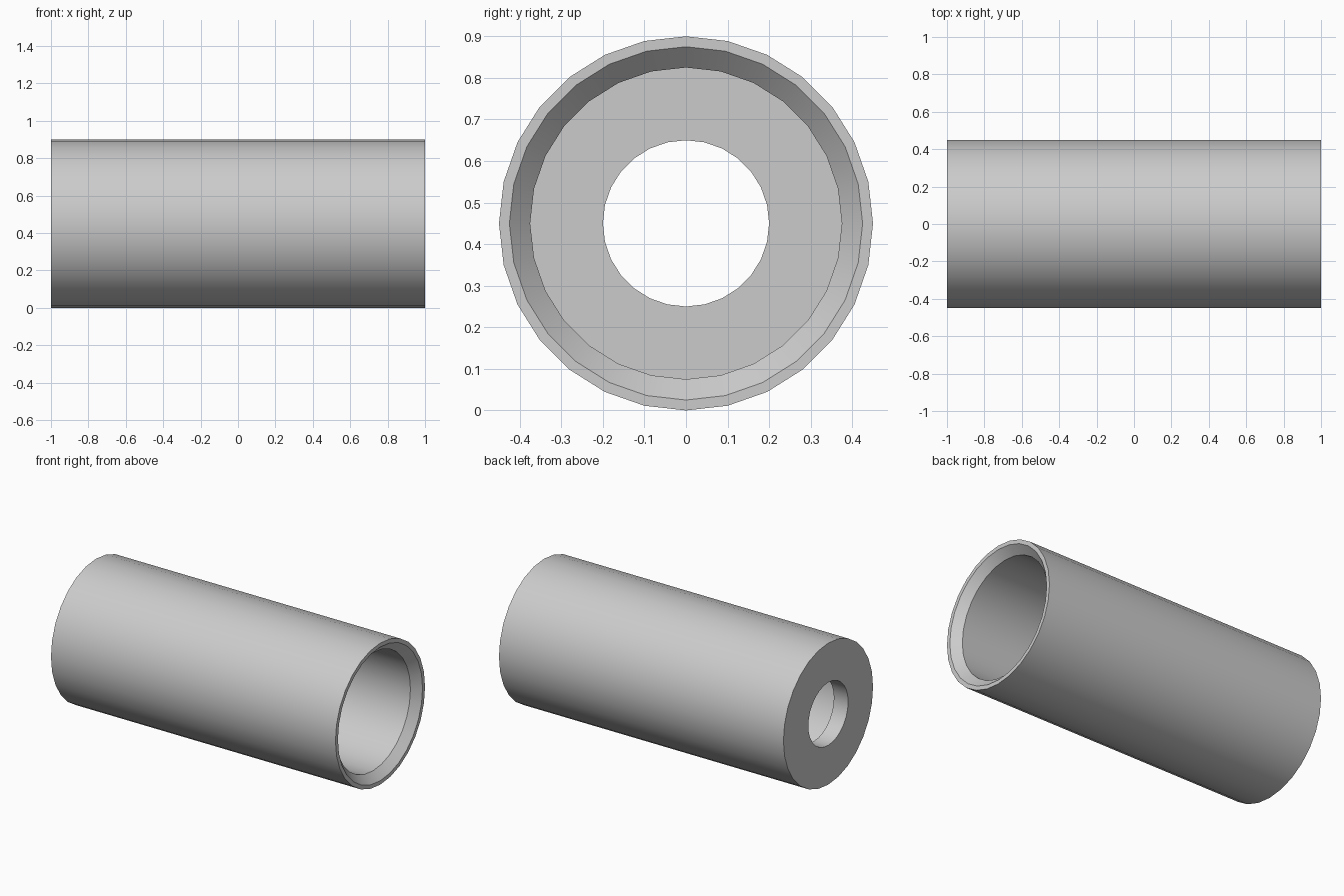
import bpy, bmesh, math
from mathutils import Matrix, Vector

cube = bpy.data.objects.get("Cube")
if cube:
    bpy.data.objects.remove(cube, do_unlink=True)

SIDES = 28
RADIUS = 0.45

# Plain grey material
grey = bpy.data.materials.new("light grey")
grey.use_nodes = True
colour = (0.6, 0.6, 0.6, 1)
grey.diffuse_color = colour
grey.node_tree.nodes["Principled BSDF"].inputs["Base Color"].default_value = colour

# Closed wall section as (x, radius): holed end wall, wide bore, chamfered mouth
section = [(-1, 0.2), (-1, RADIUS), (1, RADIUS), (1, 0.425),
           (0.95, 0.375), (-0.9, 0.375), (-0.9, 0.2)]

# Revolve the section about the x axis
bm = bmesh.new()
rings = []
for x, r in section:
    rings.append([bm.verts.new(Matrix.Rotation(math.tau * i / SIDES, 3, 'X') @ Vector((x, 0, r)))
                  for i in range(SIDES)])
for a, b in zip(rings, rings[1:] + rings[:1]):
    for i in range(SIDES):
        j = (i + 1) % SIDES
        bm.faces.new((a[i], a[j], b[j], b[i]))
bmesh.ops.recalc_face_normals(bm, faces=bm.faces)
mesh = bpy.data.meshes.new("sleeve")
bm.to_mesh(mesh)
bm.free()
mesh.materials.append(grey)

# Hollow sleeve resting on the floor
sleeve = bpy.data.objects.new("sleeve", mesh)
sleeve.location.z = RADIUS
bpy.context.collection.objects.link(sleeve)
bpy.ops.object.select_all(action='DESELECT')
sleeve.select_set(True)
bpy.context.view_layer.objects.active = sleeve
bpy.ops.object.shade_smooth_by_angle(angle=math.radians(30))
